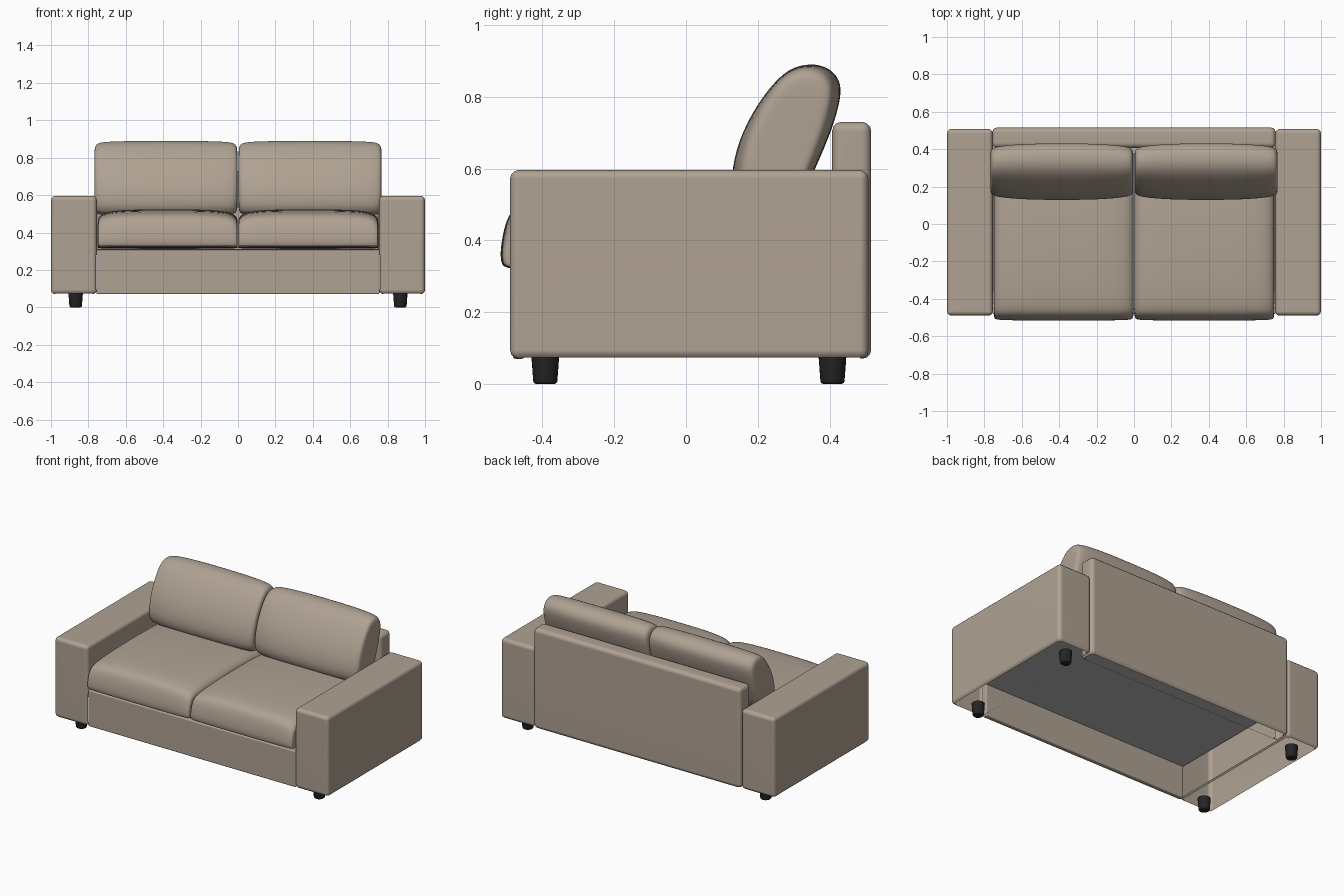
import bpy
import bmesh
import math
from mathutils import Vector

cube = bpy.data.objects.get("Cube")
if cube:
    bpy.data.objects.remove(cube, do_unlink=True)


def material(name, r, g, b):
    m = bpy.data.materials.new(name)
    m.use_nodes = True
    m.diffuse_color = (r, g, b, 1)
    bsdf = m.node_tree.nodes["Principled BSDF"]
    bsdf.inputs["Base Color"].default_value = (r, g, b, 1)
    bsdf.inputs["Roughness"].default_value = 0.8
    return m


FABRIC = material("beige_fabric", 0.43, 0.36, 0.29)
LINING = material("light_grey_lining", 0.48, 0.48, 0.48)
BLACK = material("black_plastic", 0.018, 0.018, 0.019)
DECK_Z = 0.28


def finish(bm, name, mat):
    mesh = bpy.data.meshes.new(name)
    bm.to_mesh(mesh)
    bm.free()
    mesh.materials.append(mat)
    obj = bpy.data.objects.new(name, mesh)
    bpy.context.collection.objects.link(obj)
    bpy.ops.object.select_all(action='DESELECT')
    obj.select_set(True)
    bpy.context.view_layer.objects.active = obj
    bpy.ops.object.shade_smooth_by_angle(angle=math.radians(45))
    return obj


def box(name, low, high, radius, mat, open_side=None):
    """Rounded box; with open_side it is a shell open below and on that side under the deck."""
    low, high = Vector(low), Vector(high)
    bm = bmesh.new()
    bmesh.ops.create_cube(bm, size=1)
    for v in bm.verts:
        v.co = (low + high) / 2 + v.co * (high - low)
    bmesh.ops.bevel(bm, geom=bm.edges[:], offset=radius, segments=3,
                    profile=0.5, affect='EDGES')
    if open_side:
        side = Vector(open_side)
        bmesh.ops.bisect_plane(bm, geom=bm.verts[:] + bm.edges[:] + bm.faces[:],
                               plane_co=(0, 0, DECK_Z), plane_no=(0, 0, 1))
        bm.normal_update()
        gone = [f for f in bm.faces if f.normal.z < -0.95
                or (f.normal.dot(side) > 0.95 and f.calc_center_median().z < DECK_Z)]
        bmesh.ops.delete(bm, geom=gone, context='FACES')
    obj = finish(bm, name, mat)
    mod = obj.modifiers.new("even_shading", 'WEIGHTED_NORMAL')
    mod.keep_sharp = True
    return obj


def cushion(name, x0, x1, profile, centre, half, rings):
    """Loft a side profile across x, drawing it in towards both ends."""
    bm = bmesh.new()
    loops = []
    stations = [(-u, d, e) for u, d, e in rings] + [r for r in reversed(rings) if r[0] > 0]
    for u, dy, dz in stations:
        x = (x0 + x1) / 2 + u * (x1 - x0) / 2
        sy, sz = 1 - dy / half[0], 1 - dz / half[1]
        loops.append([bm.verts.new((x, centre[0] + (y - centre[0]) * sy,
                                    centre[1] + (z - centre[1]) * sz)) for y, z in profile])
    n = len(profile)
    for a, b in zip(loops, loops[1:]):
        for i in range(n):
            j = (i + 1) % n
            bm.faces.new((a[i], a[j], b[j], b[i]))
    # Fan caps with an inner ring keep the ends softly rounded
    for loop in (loops[0], loops[-1]):
        mid = Vector((loop[0].co.x, centre[0], centre[1]))
        inner = [bm.verts.new(v.co.lerp(mid, 0.3)) for v in loop]
        for i in range(n):
            j = (i + 1) % n
            bm.faces.new((loop[i], loop[j], inner[j], inner[i]))
        bm.faces.new(inner)
    bmesh.ops.recalc_face_normals(bm, faces=bm.faces[:])
    obj = finish(bm, name, FABRIC)
    obj.data.shade_smooth()
    mod = obj.modifiers.new("soft", 'SUBSURF')
    mod.levels = mod.render_levels = 2
    return obj


# Side profiles (y, z) of the cushions
SEAT = [(-0.495, 0.315), (-0.515, 0.33), (-0.518, 0.37), (-0.508, 0.43), (-0.492, 0.48),
        (-0.45, 0.508), (-0.3, 0.52), (0, 0.527), (0.3, 0.515), (0.38, 0.48),
        (0.39, 0.4), (0.38, 0.315), (0, 0.312)]
SEAT_RINGS = [(1, 0.02, 0.055), (0.985, 0.008, 0.04), (0.93, 0.004, 0.022),
              (0.8, 0.002, 0.008), (0.5, 0, 0.001), (0, 0, 0)]
BACK = [(0.145, 0.5), (0.126, 0.56), (0.132, 0.62), (0.155, 0.7), (0.205, 0.79),
        (0.27, 0.87), (0.33, 0.893), (0.39, 0.888), (0.43, 0.85), (0.433, 0.8),
        (0.408, 0.71), (0.36, 0.6), (0.32, 0.51), (0.22, 0.48)]
BACK_RINGS = [(1, 0.05, 0.05), (0.985, 0.03, 0.022), (0.93, 0.018, 0.008),
              (0.75, 0.008, 0.003), (0.4, 0, 0), (0, 0, 0)]

# Parts that repeat on each side
for side, s in (("left", 1), ("right", -1)):
    xs = sorted((s * 0.755, s))
    box(side + "_arm", (xs[0], -0.49, 0.07), (xs[1], 0.508, 0.596), 0.024, FABRIC, (-s, 0, 0))
    xs = sorted((s * 0.002, s * 0.75))
    cushion(side + "_seat_cushion", *xs, SEAT, (-0.06, 0.33), (0.45, 0.19), SEAT_RINGS)
    xs = sorted((s * 0.003, s * 0.768))
    cushion(side + "_back_cushion", *xs, BACK, (0.28, 0.67), (0.15, 0.22), BACK_RINGS)
    # Short tapered feet
    for end, y in (("front", -0.392), ("back", 0.408)):
        bm = bmesh.new()
        bmesh.ops.create_cone(bm, cap_ends=True, segments=24, radius1=0.033,
                              radius2=0.039, depth=0.08)
        rim = [e for e in bm.edges if all(v.co.z < 0 for v in e.verts)]
        bmesh.ops.bevel(bm, geom=rim, offset=0.008, segments=3, profile=0.5, affect='EDGES')
        bmesh.ops.translate(bm, verts=bm.verts[:], vec=(s * 0.868, y, 0.04))
        finish(bm, f"{side}_{end}_foot", BLACK)

# Frame between the arms
box("back_rest", (-0.757, 0.407, 0.07), (0.757, 0.516, 0.73), 0.026, FABRIC, (0, -1, 0))
box("front_rail", (-0.757, -0.482, 0.07), (0.757, -0.45, 0.308), 0.007, FABRIC)
box("seat_deck", (-0.757, -0.455, DECK_Z), (0.757, 0.5, 0.312), 0.01, LINING)
